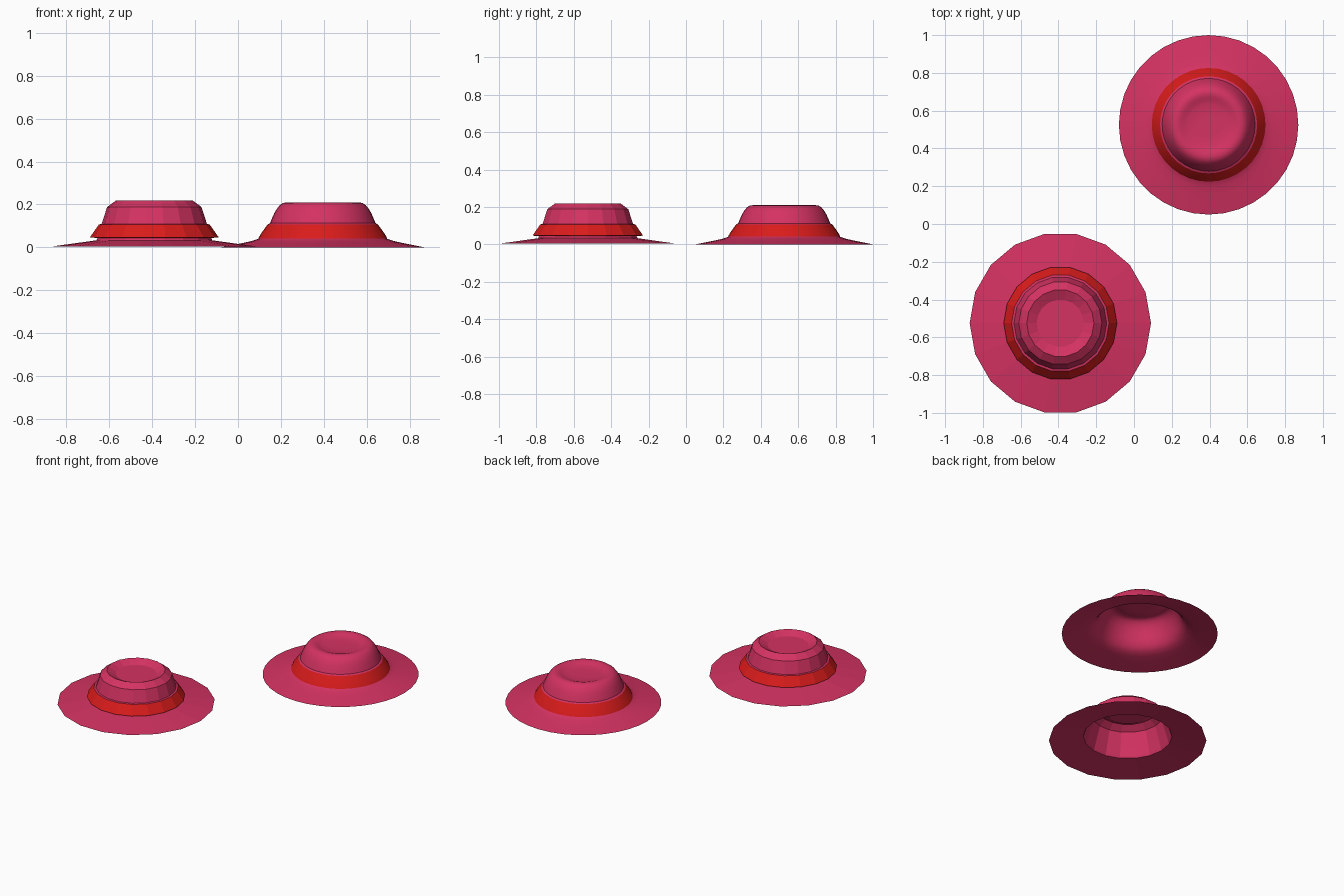
import bpy, bmesh, math

if "Cube" in bpy.data.objects:
    bpy.data.objects.remove(bpy.data.objects["Cube"])


def material(name, color):
    m = bpy.data.materials.new(name)
    m.diffuse_color = (*color, 1)
    m.use_nodes = True
    m.node_tree.nodes["Principled BSDF"].inputs["Base Color"].default_value = m.diffuse_color
    return m


PINK = material("raspberry pink", (0.66, 0.032, 0.122))
RED = material("band red", (0.70, 0.011, 0.011))


def lathe(name, profile, sides, center, mat, smooth=False, cap=False):
    """Spin a (radius, height) profile around a vertical axis."""
    bm = bmesh.new()
    rings = []
    for r, z in profile:
        rings.append([bm.verts.new((r * math.cos(math.tau * i / sides),
                                    r * math.sin(math.tau * i / sides), z))
                      for i in range(sides)])
    for a, b in zip(rings, rings[1:]):
        for i in range(sides):
            j = (i + 1) % sides
            bm.faces.new((a[i], a[j], b[j], b[i]))
    if cap:
        bm.faces.new(rings[-1])
    mesh = bpy.data.meshes.new(name)
    bm.to_mesh(mesh)
    bm.free()
    mesh.materials.append(mat)
    ob = bpy.data.objects.new(name, mesh)
    ob.location = (*center, 0)
    bpy.context.collection.objects.link(ob)
    if smooth:
        bpy.ops.object.select_all(action='DESELECT')
        ob.select_set(True)
        bpy.context.view_layer.objects.active = ob
        bpy.ops.object.shade_smooth_by_angle(angle=math.radians(40))
    return ob


# Faceted hat: thin open shell with brim, crown and dished top
FACETED = (-0.39, -0.525)
lathe("faceted_hat",
      [(0.48, 0.004), (0.27, 0.033), (0.264, 0.046), (0.246, 0.107),
       (0.22, 0.188), (0.178, 0.219), (0.125, 0.195)],
      18, FACETED, PINK, cap=True)
# Faceted flared band, with a pink lip joining it to the crown
lathe("faceted_band",
      [(0.268, 0.044), (0.30, 0.047), (0.258, 0.107)],
      18, FACETED, RED)
lathe("faceted_lip", [(0.258, 0.107), (0.2455, 0.109)], 18, FACETED, PINK)

# Smooth hat: rounded shell of the same kind
SMOOTH = (0.395, 0.525)
lathe("smooth_hat",
      [(0.475, 0.0), (0.43, 0.009), (0.375, 0.020), (0.33, 0.030), (0.294, 0.042),
       (0.274, 0.060), (0.259, 0.082), (0.249, 0.105), (0.239, 0.130),
       (0.226, 0.160), (0.214, 0.180), (0.20, 0.197), (0.185, 0.207),
       (0.166, 0.210), (0.148, 0.206), (0.13, 0.199), (0.11, 0.194), (0.06, 0.192)],
      36, SMOOTH, PINK, smooth=True, cap=True)
# Smooth band, resting on the brim, with its pink lip
lathe("smooth_band",
      [(0.301, 0.041), (0.288, 0.064), (0.257, 0.107)],
      36, SMOOTH, RED, smooth=True)
lathe("smooth_lip", [(0.257, 0.107), (0.246, 0.113)], 36, SMOOTH, PINK, smooth=True)
